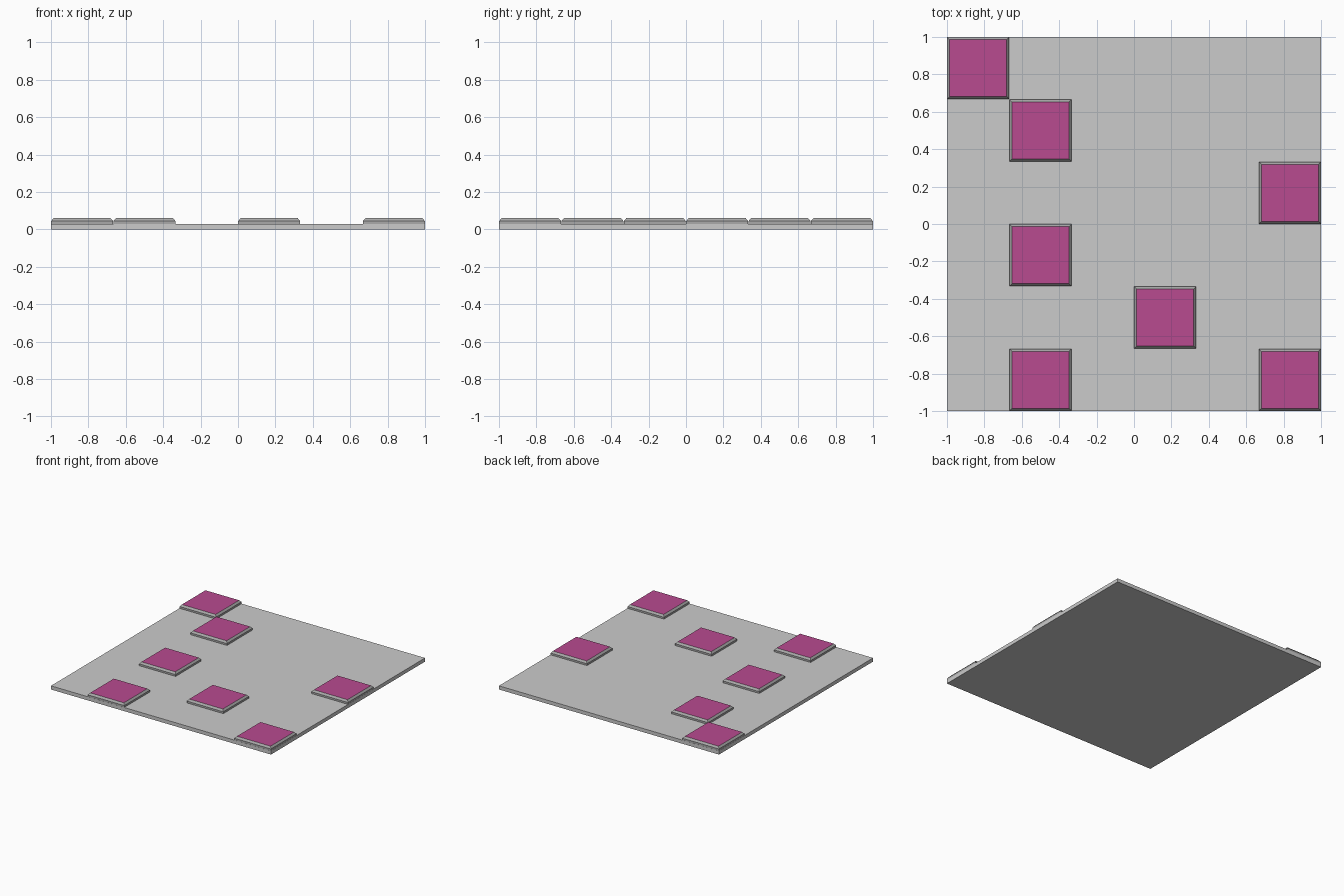
import bpy, bmesh

if "Cube" in bpy.data.objects:
    bpy.data.objects.remove(bpy.data.objects["Cube"])

CELL = 1 / 3
BASE_TOP, RIM, TOP, INSET = 0.03, 0.045, 0.06, 0.013

pink = bpy.data.materials.new("pink")
pink.diffuse_color = (0.48, 0.07, 0.28, 1)
pink.use_nodes = True
pink.node_tree.nodes["Principled BSDF"].inputs["Base Color"].default_value = pink.diffuse_color
grey = bpy.data.materials.new("grey")
grey.diffuse_color = (0.4, 0.4, 0.4, 1)
grey.use_nodes = True
grey.node_tree.nodes["Principled BSDF"].inputs["Base Color"].default_value = grey.diffuse_color


def stack(name, cx, cy, rings):
    """Closed solid from stacked square rings of (half width, z)."""
    bm = bmesh.new()
    loops = [[bm.verts.new((cx + sx * h, cy + sy * h, z))
              for sx, sy in ((-1, -1), (1, -1), (1, 1), (-1, 1))]
             for h, z in rings]
    bm.faces.new(loops[0][::-1])
    for a, b in zip(loops, loops[1:]):
        for i in range(4):
            j = (i + 1) % 4
            bm.faces.new((a[i], a[j], b[j], b[i]))
    top = bm.faces.new(loops[-1])
    index = top.index = len(bm.faces) - 1
    mesh = bpy.data.meshes.new(name)
    bm.to_mesh(mesh)
    bm.free()
    ob = bpy.data.objects.new(name, mesh)
    bpy.context.collection.objects.link(ob)
    return ob, index


# Base plate
stack("base_plate", 0, 0, [(1, 0), (1, BASE_TOP)])

# Raised tiles on a six by six grid, chamfered with a pink top face
for n, (col, row) in enumerate([(0, 5), (1, 4), (5, 3), (1, 2),
                                (3, 1), (1, 0), (5, 0)], 1):
    h = CELL / 2 - 0.001
    tile, top = stack(f"raised_tile_{n}", -1 + (col + 0.5) * CELL,
                      -1 + (row + 0.5) * CELL,
                      [(h, BASE_TOP), (h, RIM), (h - INSET, TOP)])
    tile.data.materials.append(grey)
    tile.data.materials.append(pink)
    tile.data.polygons[top].material_index = 1
